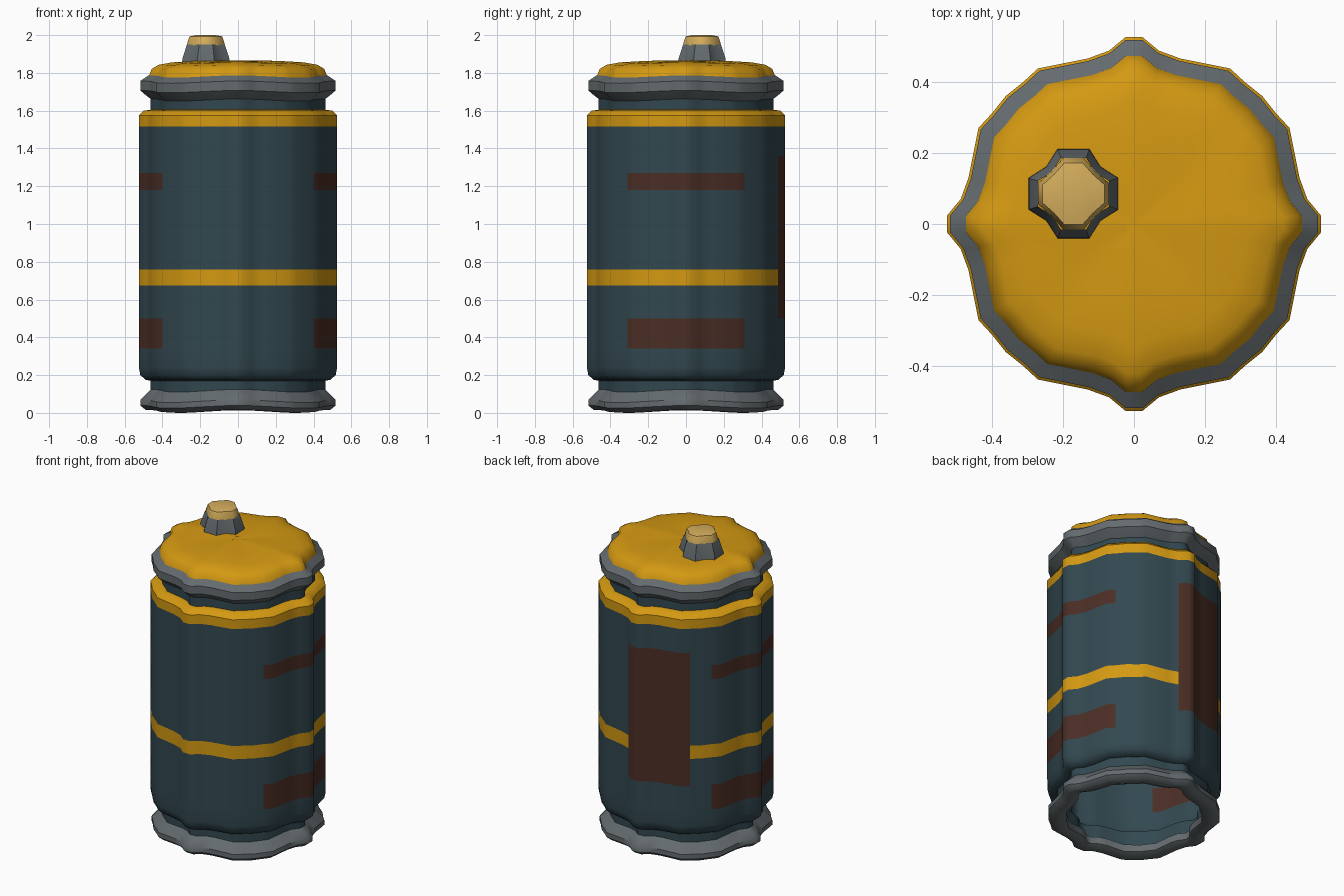
import bpy, bmesh, math

cube = bpy.data.objects.get("Cube")
if cube:
    bpy.data.objects.remove(cube, do_unlink=True)


def material(name, rgb):
    m = bpy.data.materials.new(name)
    m.use_nodes = True
    m.diffuse_color = (*rgb, 1)
    m.node_tree.nodes["Principled BSDF"].inputs["Base Color"].default_value = (*rgb, 1)
    return m


TEAL = material("dark teal", (0.032, 0.065, 0.080))
YELLOW = material("warning yellow", (0.66, 0.32, 0.006))
GREY = material("metal grey", (0.127, 0.147, 0.156))
TAN = material("pale tan", (0.66, 0.42, 0.107))
BROWN = material("rust brown", (0.070, 0.027, 0.018))


def section(half):
    """Mirror an eighth of an outline (axis to diagonal) into a closed loop."""
    quarter = [(y, x) for x, y in half] + half[-2::-1]
    loop = []
    for _ in range(4):
        loop += quarter
        quarter = [(-y, x) for x, y in quarter]
    return loop


def loft(name, outline, profile, mats, rule=None, cap=False, centre=(0, 0), wave=0, angle=40):
    """Stack scaled copies of the outline; profile holds (scale, z) pairs."""
    bm = bmesh.new()
    rings = []
    for s, z in profile:
        rings.append([bm.verts.new((centre[0] + x * s, centre[1] + y * s,
                                    z + wave * (1 + math.cos(4 * math.atan2(y, x)))))
                      for x, y in outline])
    n = len(outline)
    for low, high in zip(rings, rings[1:]):
        for i in range(n):
            j = (i + 1) % n
            bm.faces.new((low[i], low[j], high[j], high[i]))
    if cap:
        bm.faces.new(rings[-1])
    if rule:
        for f in bm.faces:
            f.material_index = rule(f.calc_center_median())
    mesh = bpy.data.meshes.new(name)
    bm.to_mesh(mesh)
    bm.free()
    for m in mats:
        mesh.materials.append(m)
    ob = bpy.data.objects.new(name, mesh)
    bpy.context.collection.objects.link(ob)
    bpy.ops.object.select_all(action="DESELECT")
    bpy.context.view_layer.objects.active = ob
    ob.select_set(True)
    bpy.ops.object.shade_smooth_by_angle(angle=math.radians(angle))
    return ob


# Rounded drum outline with a narrow rib on each axis
drum = section([(0.024, 0.525), (0.07, 0.487), (0.13, 0.465),
                (0.27, 0.437), (0.31, 0.40), (0.36, 0.36)])


def body_colour(c):
    if c.y > 0.3 and -0.31 < c.x < 0.07 and 0.5 < c.z < 1.36:
        return 2                                    # back panel
    if abs(c.y) < 0.31 and abs(c.x) > 0.39 and (0.34 < c.z < 0.5 or 1.18 < c.z < 1.27):
        return 2                                    # side strips
    if c.z > 1.515 or 0.675 < c.z < 0.76:
        return 1                                    # shoulder and belt
    return 0


# Body shell, with rings at each colour edge
body_heights = [0.24, 0.34, 0.5, 0.675, 0.76, 1.18, 1.27, 1.36, 1.515, 1.575]
loft("body", drum,
     [(0.88, 0.17), (0.93, 0.175), (0.985, 0.2)] + [(1, z) for z in body_heights]
     + [(0.95, 1.6), (0.88, 1.605)], [TEAL, YELLOW, BROWN], body_colour)

# Recessed necks under the lid and above the open base
loft("lower_neck", drum, [(0.88, 0.09), (0.88, 0.18)], [TEAL])
loft("upper_neck", drum, [(0.88, 1.6), (0.88, 1.7)], [TEAL])

# Ribbed metal rims
loft("bottom_rim", drum,
     [(0.78, 0.06), (0.78, 0.015), (0.85, 0), (0.93, 0.002), (0.985, 0.025),
      (0.985, 0.055), (0.92, 0.09), (0.88, 0.11)], [GREY], wave=0.007)
loft("lid_rim", drum,
     [(0.88, 1.65), (0.93, 1.67), (0.985, 1.695), (0.985, 1.745), (0.9, 1.775)],
     [GREY], wave=0.006)

# Shallow domed lid
loft("lid", drum,
     [(0.9, 1.775), (0.87, 1.815), (0.8, 1.837), (0.66, 1.85), (0.4, 1.858), (0.05, 1.86)],
     [YELLOW], cap=True, wave=0.003, angle=60)

# Off-centre spout
spot = (-0.17, 0.085)
loft("spout_base", section([(0.045, 0.127), (0.077, 0.077)]),
     [(1, 1.84), (0.98, 1.875), (0.79, 1.95)], [GREY], centre=spot)
loft("spout_cap", section([(0.03, 0.102), (0.064, 0.064)]),
     [(0.98, 1.945), (0.96, 1.96), (0.85, 1.993), (0.5, 2.0)], [TAN],
     cap=True, centre=spot, angle=60)
